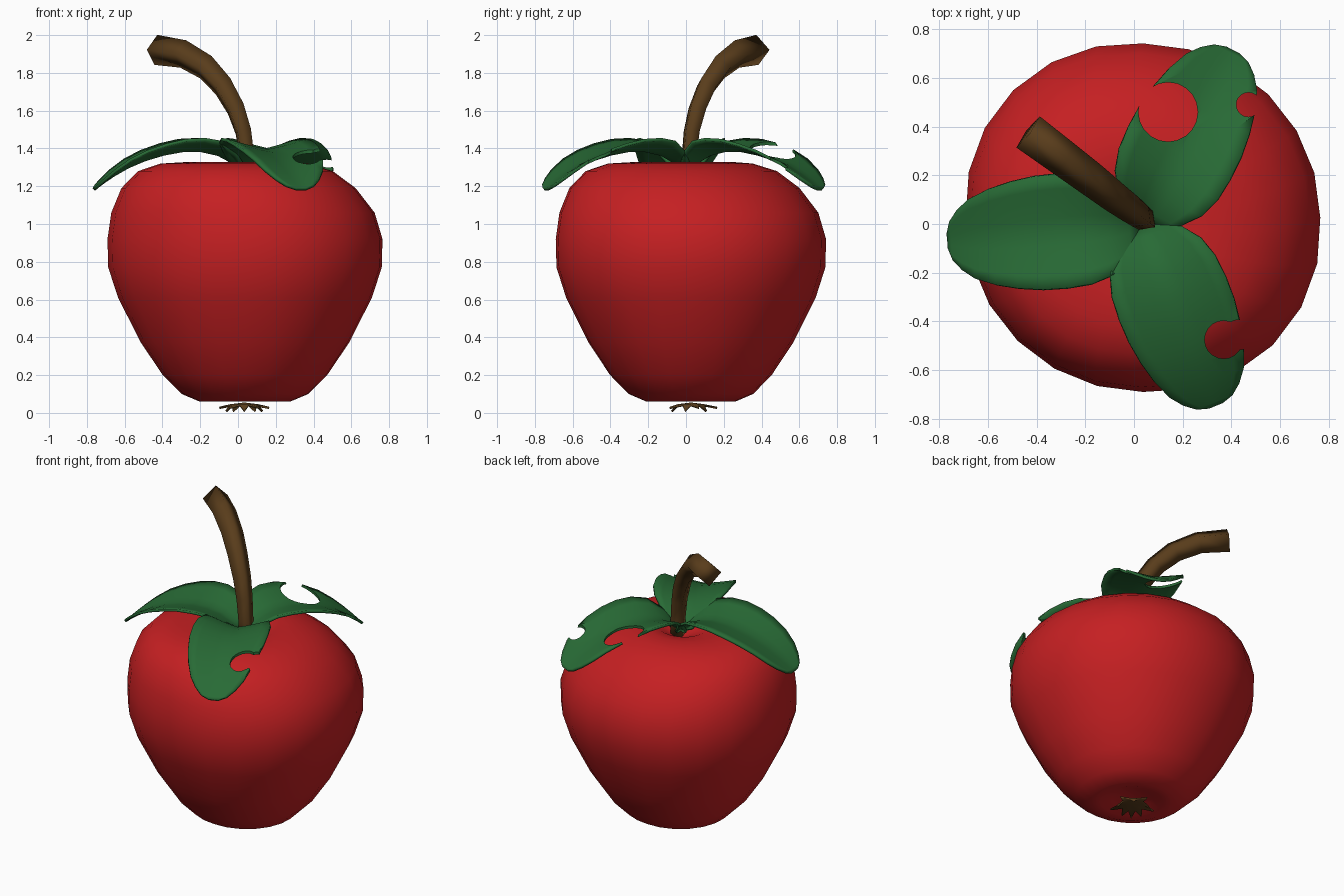
import bpy, bmesh, math
from mathutils import Vector

if "Cube" in bpy.data.objects:
    bpy.data.objects.remove(bpy.data.objects["Cube"])


def material(name, rgb):
    m = bpy.data.materials.new(name)
    m.diffuse_color = (*rgb, 1)
    m.use_nodes = True
    m.node_tree.nodes["Principled BSDF"].inputs["Base Color"].default_value = m.diffuse_color
    return m


RED = material("red_skin", (0.56, 0.014, 0.016))
GREEN = material("leaf_green", (0.021, 0.145, 0.036))
BROWN = material("bark_brown", (0.1, 0.046, 0.011))


def finish(name, bm, mat, loc=(0, 0, 0), angle=40):
    bmesh.ops.recalc_face_normals(bm, faces=bm.faces)
    me = bpy.data.meshes.new(name)
    bm.to_mesh(me)
    bm.free()
    ob = bpy.data.objects.new(name, me)
    ob.location = loc
    bpy.context.collection.objects.link(ob)
    if mat:
        me.materials.append(mat)
        for o in bpy.context.selected_objects:
            o.select_set(False)
        ob.select_set(True)
        bpy.context.view_layer.objects.active = ob
        bpy.ops.object.shade_smooth_by_angle(angle=math.radians(angle))
    return ob


def skin(bm, rings, closed=True):
    """Join successive rows of vertices with quads."""
    n = len(rings[0])
    for a, b in zip(rings, rings[1:]):
        for i in range(n if closed else n - 1):
            j = (i + 1) % n
            bm.faces.new((a[i], a[j], b[j], b[i]))


# Fruit body: lathed profile, dimpled at both ends, slightly lobed, leaning at the top
profile = [(0.03, 0.10), (0.12, 0.085), (0.185, 0.062), (0.24, 0.06), (0.335, 0.10),
           (0.435, 0.20), (0.55, 0.37), (0.672, 0.61), (0.724, 0.77), (0.728, 0.92),
           (0.697, 1.06), (0.62, 1.19), (0.515, 1.28), (0.39, 1.32), (0.27, 1.328),
           (0.16, 1.31), (0.08, 1.27), (0.02, 1.24)]
SIDES = 24
bm = bmesh.new()
rings = []
for r, z in profile:
    lean = -0.18 * max(0, z - 1.0) * min(1, r / 0.4)
    ring = []
    for i in range(SIDES):
        a = 2 * math.pi * i / SIDES
        q = r * (1 + 0.035 * max(0, -math.sin(2 * a)))
        ring.append(bm.verts.new((q * math.cos(a) + lean, 0.983 * q * math.sin(a) + lean, z)))
    rings.append(ring)
skin(bm, rings)
bm.faces.new(rings[0])
bm.faces.new(rings[-1])
finish("fruit_body", bm, RED, (0.037, 0.026, 0), 60)

# Stem: curved four-sided tube widening towards its cut end
path = [(0.052, 0.012, 1.20, 0.047), (0.048, 0.016, 1.35, 0.048), (0.028, 0.03, 1.49, 0.052),
        (-0.012, 0.06, 1.61, 0.058), (-0.08, 0.11, 1.73, 0.064), (-0.17, 0.18, 1.83, 0.07),
        (-0.29, 0.27, 1.90, 0.075), (-0.435, 0.378, 1.922, 0.08)]
STEM_SIDES = 4
pts = [Vector(p[:3]) for p in path]
side = Vector((0.59, 0.81, 0)).normalized()
bm = bmesh.new()
rings = []
for i, p in enumerate(pts):
    t = (pts[min(i + 1, len(pts) - 1)] - pts[max(i - 1, 0)]).normalized()
    u = (side - t * side.dot(t)).normalized()
    v = t.cross(u)
    angles = [2 * math.pi * k / STEM_SIDES for k in range(STEM_SIDES)]
    rings.append([bm.verts.new(p + path[i][3] * (u * math.cos(k) + v * math.sin(k))) for k in angles])
skin(bm, rings)
bm.faces.new(rings[0])
bm.faces.new(rings[-1])
finish("stem", bm, BROWN, angle=100)

# Leaves: cupped blades (distance, midrib height, half width, edge lift)
blade = [(0.0, 1.27, 0.07, 0.02), (0.06, 1.325, 0.14, 0.05), (0.14, 1.368, 0.20, 0.065),
         (0.23, 1.388, 0.228, 0.06), (0.33, 1.388, 0.236, 0.055), (0.43, 1.37, 0.234, 0.05),
         (0.53, 1.34, 0.22, 0.045), (0.62, 1.302, 0.198, 0.038), (0.70, 1.256, 0.165, 0.026),
         (0.75, 1.222, 0.125, 0.015), (0.785, 1.196, 0.08, 0.006), (0.80, 1.184, 0.03, 0)]
across = [-1, -0.75, -0.5, -0.25, 0, 0.25, 0.5, 0.75, 1]


def cutter(name, x, y, r):
    b = bmesh.new()
    bmesh.ops.create_cone(b, cap_ends=True, segments=20, radius1=r, radius2=r, depth=1)
    ob = finish(name, b, None, (x, y, 1.3))
    ob.hide_render = True
    ob.hide_set(True)
    return ob


def leaf(name, degrees, bites):
    a = math.radians(degrees)
    d = Vector((math.cos(a), math.sin(a), 0))
    n = Vector((-d.y, d.x, 0))
    bm = bmesh.new()
    rows = []
    for s, z, w, lift in blade:
        rows.append([bm.verts.new(d * s + n * w * t + Vector((0, 0, z + lift * abs(t) ** 1.2)))
                     for t in across])
    skin(bm, rows, closed=False)
    ob = finish(name, bm, GREEN, (0.035, 0, 0))
    sol = ob.modifiers.new("thickness", "SOLIDIFY")
    sol.thickness = 0.016
    sol.offset = 0
    for i, (x, y, r) in enumerate(bites):
        m = ob.modifiers.new("bite", "BOOLEAN")
        m.operation = "DIFFERENCE"
        m.solver = "EXACT"
        m.object = cutter(f"{name}_bite_{i}", x, y, r)
    return ob


leaf("leaf_left", 185, [])
leaf("leaf_front", -68, [(0.368, -0.475, 0.078), (0.43, -0.455, 0.062)])
leaf("leaf_back", 62.5, [(0.14, 0.46, 0.122), (0.47, 0.49, 0.05)])

# Dried blossom: small ragged star under the fruit
bm = bmesh.new()
POINTS = 10
hub = bm.verts.new((0, 0, 0.055))
inner, tips = [], []
for i in range(POINTS):
    a, b = 2 * math.pi * i / POINTS, 2 * math.pi * (i + 0.5) / POINTS
    r, z = (0.105, 0.012) if i % 2 else (0.14, 0.032)
    inner.append(bm.verts.new((0.075 * math.cos(a), 0.075 * math.sin(a), 0.046)))
    tips.append(bm.verts.new((r * math.cos(b), r * math.sin(b), z)))
for i in range(POINTS):
    j = (i + 1) % POINTS
    bm.faces.new((hub, inner[i], inner[j]))
    bm.faces.new((inner[i], tips[i], inner[j]))
blossom = finish("dried_blossom", bm, BROWN, (0.033, 0.026, 0))
blossom.modifiers.new("thickness", "SOLIDIFY").thickness = 0.012
